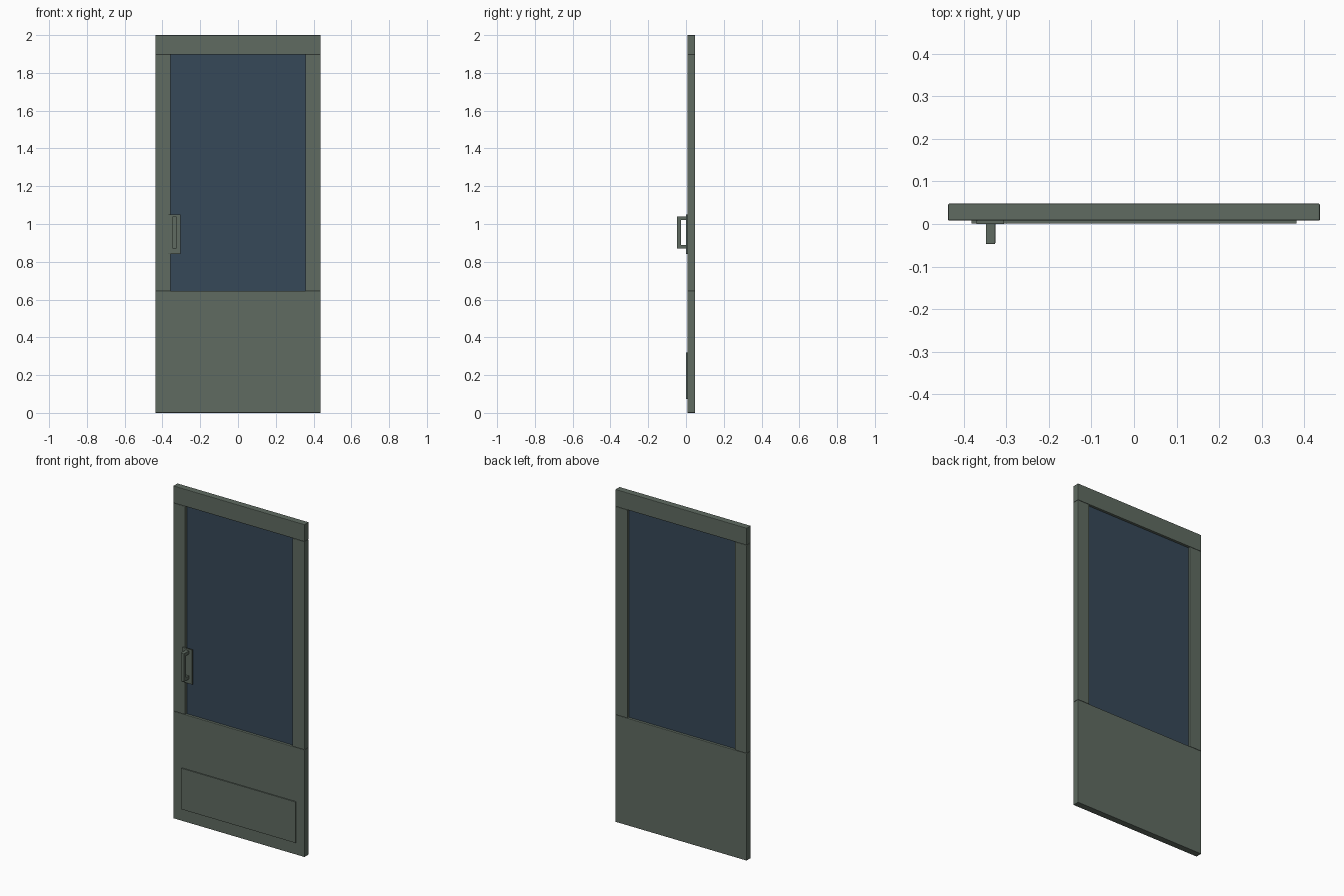
import bpy
import bmesh
from mathutils import Vector

cube = bpy.data.objects.get("Cube")
if cube:
    bpy.data.objects.remove(cube, do_unlink=True)


def material(name, rgb):
    mat = bpy.data.materials.new(name)
    mat.use_nodes = True
    mat.diffuse_color = (*rgb, 1)
    mat.node_tree.nodes["Principled BSDF"].inputs["Base Color"].default_value = (*rgb, 1)
    return mat


paint = material("grey green paint", (0.115, 0.147, 0.12))
glass = material("dark blue glass", (0.037, 0.065, 0.098))


def box(name, x, y, z, mat, bevel=0.0):
    """Box spanning the given (low, high) ranges, with softened edges."""
    low, high = (Vector(c) for c in zip(x, y, z))
    bm = bmesh.new()
    bmesh.ops.create_cube(bm, size=1)
    bmesh.ops.scale(bm, vec=high - low, verts=bm.verts)
    bmesh.ops.translate(bm, vec=(low + high) / 2, verts=bm.verts)
    mesh = bpy.data.meshes.new(name)
    bm.to_mesh(mesh)
    bm.free()
    mesh.materials.append(mat)
    obj = bpy.data.objects.new(name, mesh)
    bpy.context.collection.objects.link(obj)
    if bevel:
        mod = obj.modifiers.new("soft edges", "BEVEL")
        mod.width = bevel
        mod.segments = 2
    return obj


half, inner = 0.437, 0.357
panel_top, rail_bottom = 0.645, 1.897
depth = (0.008, 0.048)

# Door leaf: lower panel, top rail and two stiles
box("lower_panel", (-half, half), depth, (0, panel_top), paint, 0.003)
box("top_rail", (-half, half), depth, (rail_bottom, 2), paint, 0.003)
box("right_stile", (-half, -inner), depth, (panel_top, rail_bottom), paint, 0.003)
box("left_stile", (inner, half), depth, (panel_top, rail_bottom), paint, 0.003)

# Window pane set between the stiles
box("window_pane", (-inner, inner), (0.023, 0.033), (panel_top, rail_bottom), glass)

# Kick plate on the front
box("kick_plate", (-0.382, 0.382), (0.001, 0.008), (0.073, 0.32), paint, 0.001)

# Pull handle: back plate, two standoffs and a grip
box("handle_plate", (-0.37, -0.305), (0, 0.008), (0.842, 1.05), paint, 0.001)
bar = (-0.348, -0.326)
for name, z in (("lower", 0.87), ("upper", 1.02)):
    box(name + "_standoff", bar, (-0.03, 0.001), (z, z + 0.02), paint, 0.001)
box("grip", bar, (-0.047, -0.026), (0.87, 1.04), paint, 0.002)
